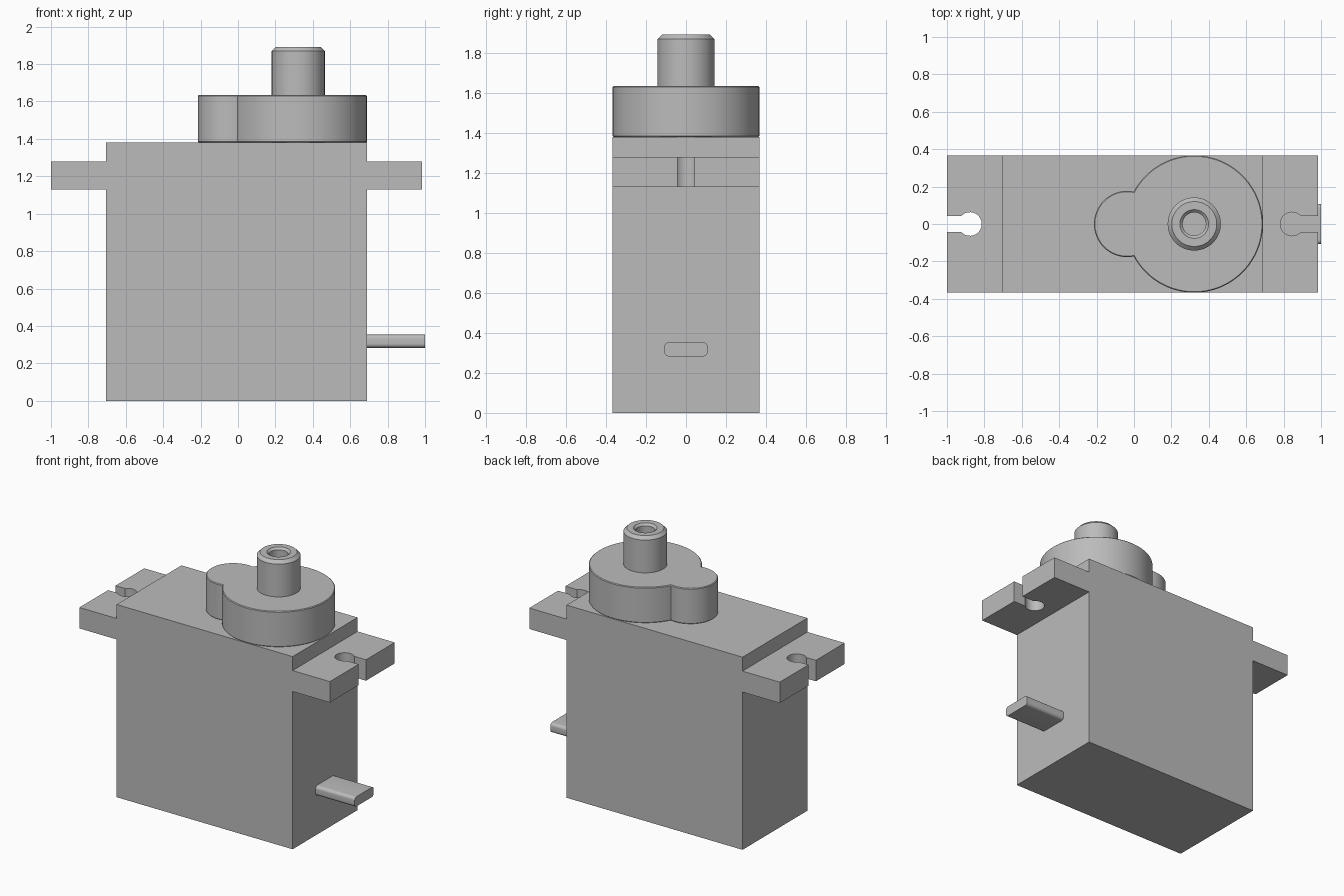
import bpy, bmesh
from math import cos, sin, pi, radians, acos, asin

cube = bpy.data.objects.get("Cube")
if cube:
    bpy.data.objects.remove(cube)

grey = bpy.data.materials.new("light grey plastic")
grey.use_nodes = True
COLOUR = (0.5, 0.5, 0.5, 1)
grey.diffuse_color = COLOUR
grey.node_tree.nodes["Principled BSDF"].inputs["Base Color"].default_value = COLOUR


def finish(name, bm):
    bmesh.ops.recalc_face_normals(bm, faces=bm.faces)
    mesh = bpy.data.meshes.new(name)
    bm.to_mesh(mesh)
    bm.free()
    mesh.materials.append(grey)
    ob = bpy.data.objects.new(name, mesh)
    bpy.context.collection.objects.link(ob)
    bpy.ops.object.select_all(action='DESELECT')
    ob.select_set(True)
    bpy.context.view_layer.objects.active = ob
    bpy.ops.object.shade_smooth_by_angle(angle=radians(30))
    return ob


def arc(cx, cy, r, a0, a1, n):
    steps = [a0 + (a1 - a0) * i / n for i in range(n + 1)]
    return [(cx + r * cos(a), cy + r * sin(a)) for a in steps]


def prism(name, outline, start, end, axis='z'):
    """Extrude a closed outline along z (outline in xy) or x (outline in yz)."""
    bm = bmesh.new()
    place = (lambda u, v: (u, v, start)) if axis == 'z' else (lambda u, v: (start, u, v))
    face = bm.faces.new([bm.verts.new(place(u, v)) for u, v in outline])
    grown = bmesh.ops.extrude_face_region(bm, geom=[face], use_keep_orig=True)
    depth = end - start
    move = (0, 0, depth) if axis == 'z' else (depth, 0, 0)
    bmesh.ops.translate(bm, vec=move,
                        verts=[g for g in grown["geom"] if isinstance(g, bmesh.types.BMVert)])
    return finish(name, bm)


def lathe(name, profile, cx, n=64):
    """Spin a radius/height profile around a vertical axis at x = cx."""
    bm = bmesh.new()
    rings = [[bm.verts.new((cx + r * cos(2 * pi * i / n), r * sin(2 * pi * i / n), z))
              for i in range(n)] for r, z in profile]
    for low, high in zip(rings, rings[1:]):
        for i in range(n):
            j = (i + 1) % n
            bm.faces.new((low[i], low[j], high[j], high[i]))
    bm.faces.new(rings[0])
    bm.faces.new(rings[-1])
    return finish(name, bm)


W = 0.367                       # half width of the case
LEFT, RIGHT, TOP = -0.705, 0.69, 1.38

# Case
prism("case", [(LEFT, -W), (RIGHT, -W), (RIGHT, W), (LEFT, W)], 0, TOP)


# Mounting tabs with keyhole slots open at the outer edge
def mounting_tab(name, inner, outer, hole_x):
    side = 1 if outer > inner else -1
    half, radius = 0.042, 0.063
    a = asin(half / radius)
    hole = arc(0, 0, radius, a, 2 * pi - a, 32)
    outline = [(inner, -W), (inner, W), (outer, W), (outer, half)]
    outline += [(hole_x + side * x, y) for x, y in hole]
    outline += [(outer, -half), (outer, -W)]
    prism(name, outline, 1.13, 1.28)


mounting_tab("right_mounting_tab", LEFT, -1.0, -0.877)
mounting_tab("left_mounting_tab", RIGHT, 0.985, 0.845)

# Gear housing: large and small circle joined in one outline
BIG_X, SMALL_X, SMALL_R = 0.322, -0.037, 0.177
gap = BIG_X - SMALL_X
big = acos((gap**2 + W**2 - SMALL_R**2) / (2 * gap * W))
small = acos((gap**2 + SMALL_R**2 - W**2) / (2 * gap * SMALL_R))
outline = arc(BIG_X, 0, W, big - pi, pi - big, 80)
outline += arc(SMALL_X, 0, SMALL_R, small, 2 * pi - small, 40)[1:-1]
housing = prism("gear_housing", outline, TOP, 1.635)
bevel = housing.modifiers.new("rim", 'BEVEL')
bevel.width = 0.005
bevel.segments = 1
bevel.limit_method = 'ANGLE'
bevel.angle_limit = radians(80)

# Output shaft with chamfered rim and a countersunk screw hole
lathe("output_shaft", [(0.142, 1.6), (0.142, 1.87), (0.12, 1.892), (0.077, 1.892),
                       (0.062, 1.877), (0.062, 1.64)], BIG_X)

# Flat cable with rounded corners
HY, Z0, Z1, R = 0.108, 0.283, 0.353, 0.022
corners = [(HY - R, Z1 - R), (R - HY, Z1 - R), (R - HY, Z0 + R), (HY - R, Z0 + R)]
section = []
for k, (y, z) in enumerate(corners):
    section += arc(y, z, R, k * pi / 2, (k + 1) * pi / 2, 8)
prism("cable", section, RIGHT, 1.0, axis='x')
